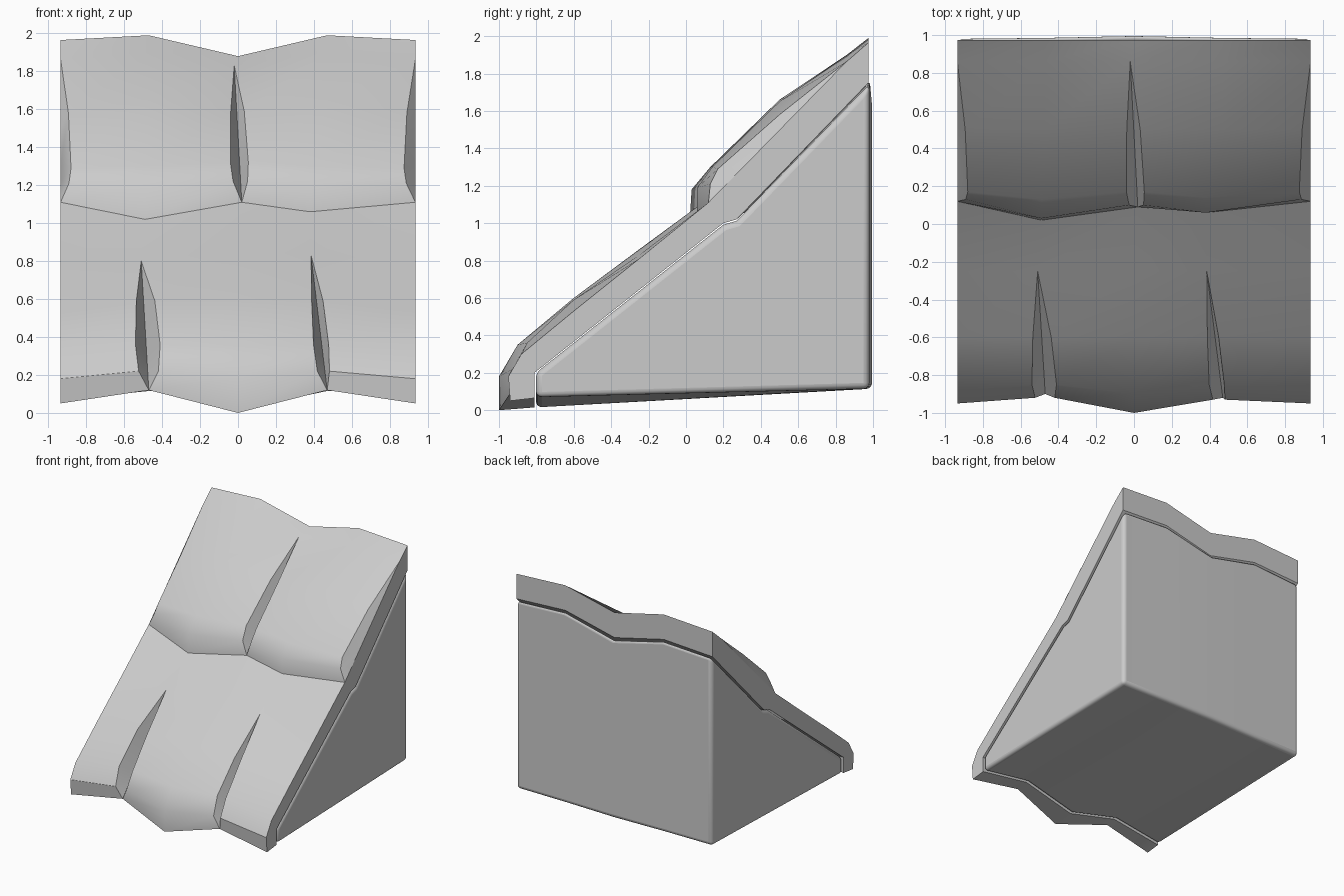
import bpy, bmesh, math

if "Cube" in bpy.data.objects:
    bpy.data.objects.remove(bpy.data.objects["Cube"])

W = 0.935                                  # half width
BASE_X = [-W, -.47, 0, .47, W]             # five ridge / valley stations


def loft(name, columns, smooth):
    """Skin closed loops placed side by side and cap both ends."""
    bm = bmesh.new()
    rings = [[bm.verts.new(p) for p in c] for c in columns]
    n = len(rings[0])
    for a, b in zip(rings, rings[1:]):
        for i in range(n):
            j = (i + 1) % n
            bm.faces.new((a[i], a[j], b[j], b[i]))
    bm.faces.new(rings[0])
    bm.faces.new(rings[-1])
    bmesh.ops.remove_doubles(bm, verts=bm.verts, dist=.0005)
    bmesh.ops.recalc_face_normals(bm, faces=bm.faces)
    me = bpy.data.meshes.new(name)
    bm.to_mesh(me)
    bm.free()
    ob = bpy.data.objects.new(name, me)
    bpy.context.collection.objects.link(ob)
    bpy.ops.object.select_all(action='DESELECT')
    ob.select_set(True)
    bpy.context.view_layer.objects.active = ob
    bpy.ops.object.shade_smooth_by_angle(angle=math.radians(smooth))
    return ob


# Roof surface levels from the eave to the ridge: y and z at the five stations
Y = [[-.94, -.90, -1.0, -.92, -.94], [-.95, -.92, -1.0, -.93, -.95],
     [-.88, -.85, -.90, -.85, -.88], [-.6] * 5, [-.25] * 5,
     [.12, .02, .09, .06, .12], [.13, .03, .10, .06, .13],
     [.17, .13, .17, .14, .17], [.5] * 5, [.86] * 5, [.975] * 5]
Z = [[.05, .12, 0, .12, .05], [.18, .22, .18, .22, .18],
     [.30, .36, .35, .36, .30], [.53, .59, .60, .59, .53],
     [.81, .80, .86, .83, .81], [1.11, 1.02, 1.11, 1.06, 1.11],
     [1.21, 1.18, 1.22, 1.19, 1.21], [1.29, 1.30, 1.32, 1.30, 1.29],
     [1.58, 1.66, 1.59, 1.65, 1.58], [1.865, 1.90, 1.83, 1.90, 1.865],
     [1.965, 1.99, 1.88, 1.99, 1.965]]
DEPTH = [0, .14, .26, .52, 1]              # groove floor position along its row
OPEN = [0, .8, 1, .75, 0]                  # groove opening along its row

# Grooves: station -> first level, x at bottom, x at top, left and right opening
GROOVES = {0: (5, -W, -W, 0, .055), 1: (0, -.47, -.51, .06, .07),
           2: (5, .02, -.02, .05, .045), 3: (0, .47, .385, .05, .03),
           4: (5, W, W, .06, 0)}


def inner(s, gap=0):
    """Underside line of the shell, from the ridge down to the lip."""
    x, top, low = BASE_X[s], Z[10][s] - .215 - gap, Z[0][s] + .015
    return [(x, .975, top), (x, .27, 1.02 - gap), (x, .2, 1.0 - gap),
            (x, -.81 + gap, .2), (x, -.81 + gap, low)]


def shell_column(s, side):
    first, x0, x1, left, right = GROOVES[s]
    pts = []
    for k in range(11):
        x, y, z = BASE_X[s], Y[k][s], Z[k][s]
        if s in (1, 3) and 5 <= k <= 7:    # upper tile noses are uneven
            x = -.49 if s == 1 else .38
        if first <= k < first + 5:
            i = k - first
            t = DEPTH[i]
            x = x0 + (x1 - x0) * t
            if side:
                x += OPEN[i] * (right if side > 0 else -left)
            else:                          # groove floor runs straight
                y = Y[first][s] + (Y[first + 4][s] - Y[first][s]) * t
                z = Z[first][s] + (Z[first + 4][s] - Z[first][s]) * t
        pts.append((x, y, z))
    return pts + inner(s)


sides = {0: (0, 1), 4: (-1, 0)}
loft("shingle_shell", [shell_column(s, d) for s in range(5)
                       for d in sides.get(s, (-1, 0, 1))], 33)

# Rounded wedge block carrying the shingles
back = [.98, .985, .995, .985, .98]
cols = []
for s in range(5):
    line = inner(s, .008)
    x, _, z = line[0]
    line[0] = (x, back[s], z)
    cols.append(line + [(x, back[s], .115)])
block = loft("wedge_block", cols, 40)
bev = block.modifiers.new("round_edges", 'BEVEL')
bev.width = .06
bev.segments = 4
bev.limit_method = 'ANGLE'
bev.angle_limit = math.radians(38)
